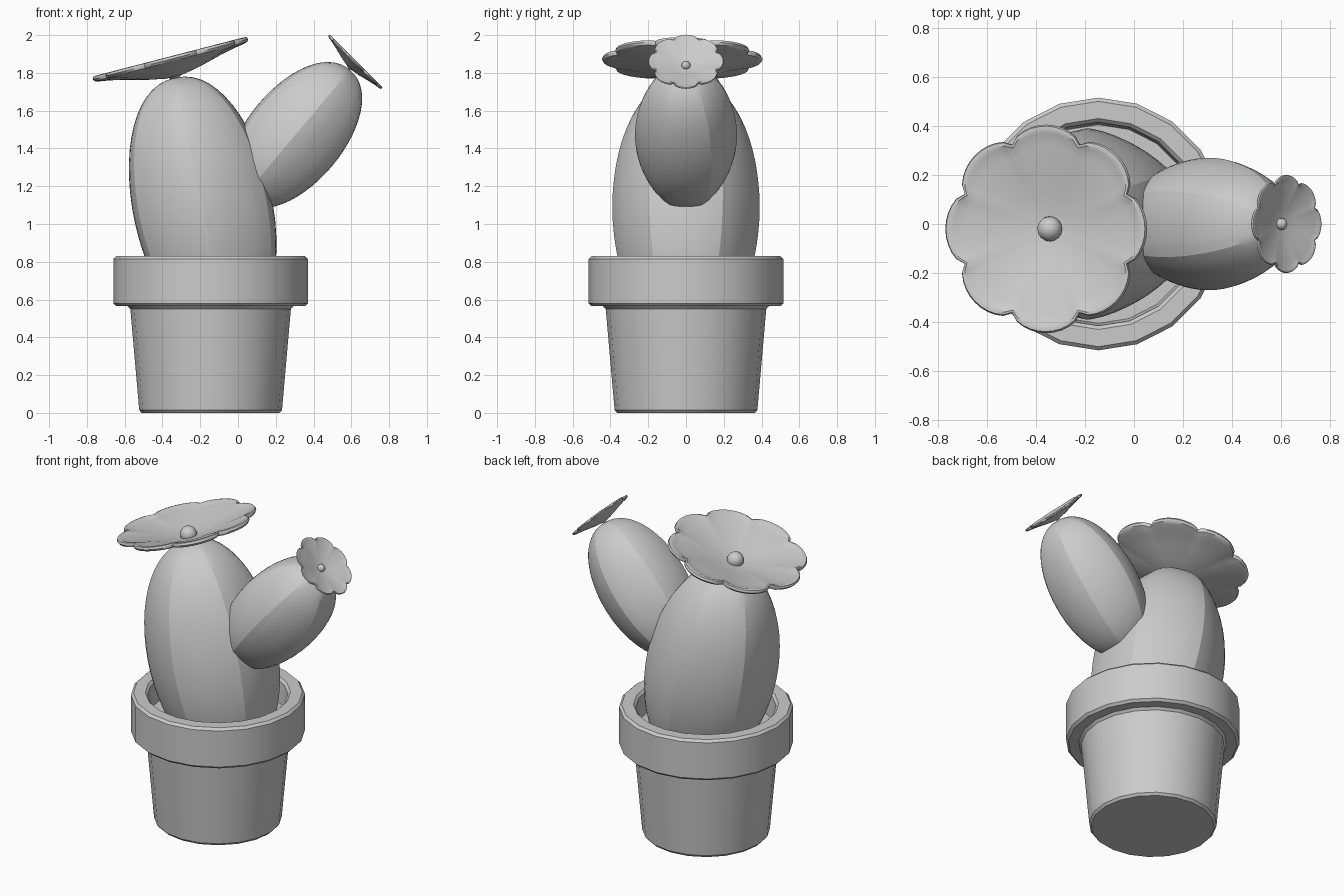
import bpy
import bmesh
from math import sin, cos, pi, radians
from mathutils import Matrix, Vector

cube = bpy.data.objects.get("Cube")
if cube:
    bpy.data.objects.remove(cube, do_unlink=True)

clay = bpy.data.materials.new("plain_grey")
clay.use_nodes = True
clay.diffuse_color = (0.6, 0.6, 0.6, 1)
clay.node_tree.nodes["Principled BSDF"].inputs["Base Color"].default_value = (0.6, 0.6, 0.6, 1)


def finish(bm, name, location, tilt, smooth):
    bmesh.ops.recalc_face_normals(bm, faces=bm.faces)
    mesh = bpy.data.meshes.new(name)
    bm.to_mesh(mesh)
    bm.free()
    mesh.materials.append(clay)
    obj = bpy.data.objects.new(name, mesh)
    bpy.context.collection.objects.link(obj)
    obj.matrix_world = Matrix.Translation(location) @ Matrix.Rotation(radians(tilt), 4, "Y")
    bpy.ops.object.select_all(action="DESELECT")
    obj.select_set(True)
    bpy.context.view_layer.objects.active = obj
    bpy.ops.object.shade_smooth_by_angle(angle=radians(smooth))
    return obj


def lathe(name, profile, segments, location, tilt=0, smooth=30, shape=None):
    """Spin (radius, height) points; shape(angle, radius) scales the radius."""
    bm = bmesh.new()
    rings = []
    for r, z in profile:
        if r < 1e-5:
            rings.append([bm.verts.new((0, 0, z))])
            continue
        ring = []
        for i in range(segments):
            a = 2 * pi * i / segments
            k = r * (shape(a, r) if shape else 1)
            ring.append(bm.verts.new((k * cos(a), k * sin(a), z)))
        rings.append(ring)
    for low, high in zip(rings, rings[1:]):
        for i in range(segments):
            j = (i + 1) % segments
            quad = [low[i % len(low)], low[j % len(low)], high[j % len(high)], high[i % len(high)]]
            bm.faces.new(list(dict.fromkeys(quad)))
    return finish(bm, name, location, tilt, smooth)


def cactus_lobe(name, radius, half_length, location, tilt):
    """Six-sided swollen lobe with a crease along each rib."""
    steps = 28
    profile = []
    for i in range(steps + 1):
        a = -pi / 2 + pi * i / steps
        profile.append((radius * max(cos(a), 0) ** 0.92, half_length * sin(a)))
    lathe(name, profile, 48, location, tilt, 19,
          lambda a, r: 1 - 0.055 * abs(sin(3 * (a - pi / 6))))


def flower(name, size, location, tilt):
    """Shallow eight-petalled dish with a rolled lip and a round centre."""
    def petals(a, r):
        rim = 0.875 + 0.125 * abs(cos(4 * a)) ** 0.6
        return 1 + (rim - 1) * min(r / size, 1) ** 2

    under = [(0, -0.2), (0.12, -0.195), (0.35, -0.15), (0.6, -0.085), (0.8, -0.04), (0.93, -0.02)]
    lip = [(0.98, -0.005), (1, 0.025), (0.985, 0.055), (0.95, 0.06), (0.92, 0.045)]
    bowl = [(0.8, 0.02), (0.6, -0.025), (0.35, -0.09), (0.12, -0.135), (0, -0.14)]
    profile = [(r * size, z * size) for r, z in under + lip + bowl]
    lathe(name, profile, 80, location, tilt, 40, petals)

    bm = bmesh.new()
    bmesh.ops.create_uvsphere(bm, u_segments=16, v_segments=10, radius=0.12 * size)
    axis = Matrix.Rotation(radians(tilt), 3, "Y") @ Vector((0, 0, 1))
    finish(bm, name + "_centre", Vector(location) - axis * 0.11 * size, tilt, 40)


# Pot with a thick rim and a recessed soil surface
pot_x = -0.145
pot = [(0, 0), (0.365, 0), (0.378, 0.015), (0.425, 0.55), (0.44, 0.565),
       (0.5, 0.565), (0.515, 0.58), (0.515, 0.815), (0.5, 0.83),
       (0.43, 0.83), (0.415, 0.815), (0.405, 0.68), (0, 0.68)]
lathe("pot", pot, 20, (pot_x, 0, 0))

# Cactus trunk and side arm
cactus_lobe("cactus_trunk", 0.39, 0.7, (-0.187, 0, 1.09), -12)
cactus_lobe("cactus_arm", 0.27, 0.45, (0.303, 0, 1.471), 40)

# Blossoms on both tips
flower("large_flower", 0.425, (-0.355, -0.02, 1.862), -14.5)
flower("small_flower", 0.2, (0.617, 0, 1.855), 45)
